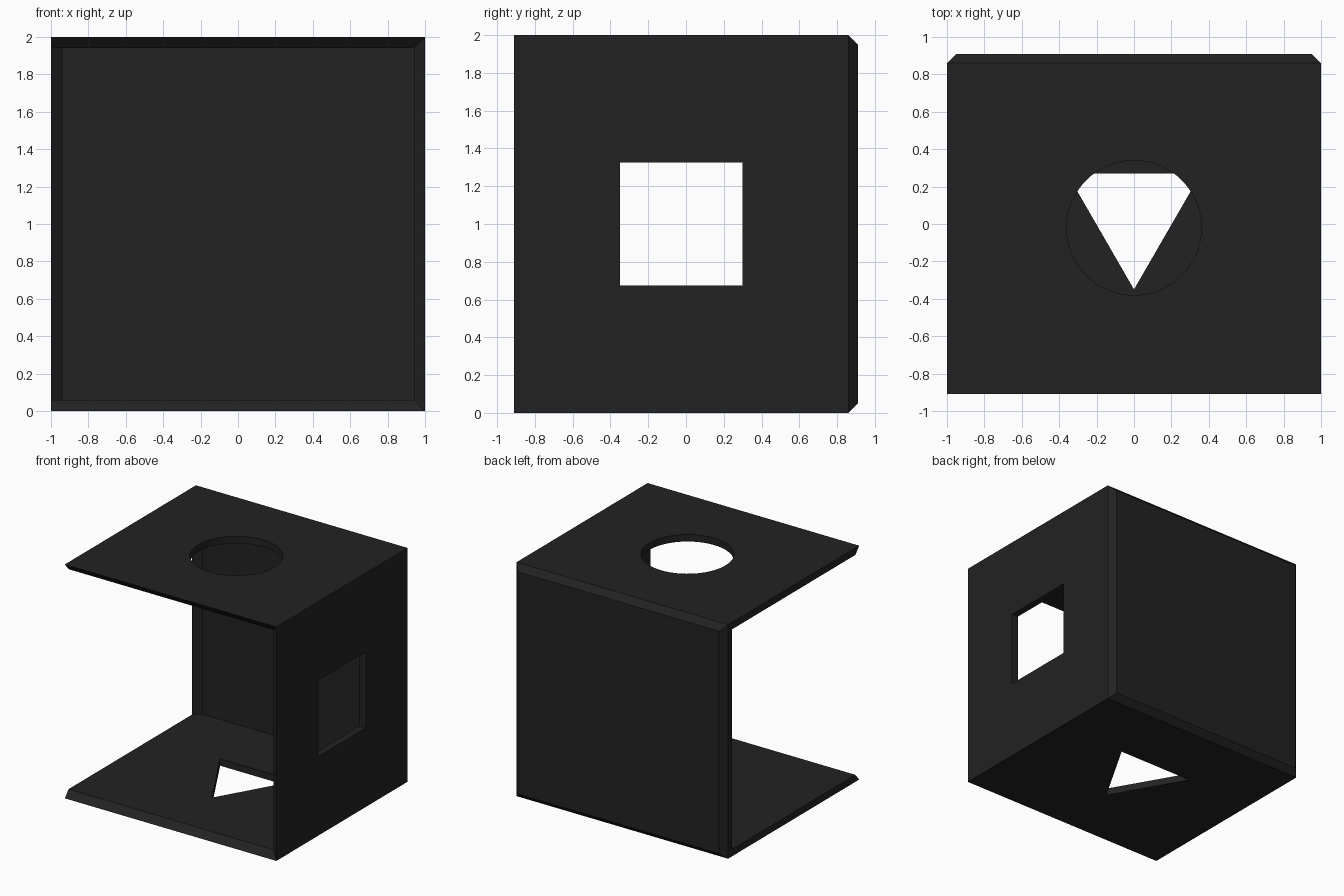
import bpy, bmesh, math

if "Cube" in bpy.data.objects:
    bpy.data.objects.remove(bpy.data.objects["Cube"])

def hull(name, pts):
    me = bpy.data.meshes.new(name)
    bm = bmesh.new()
    for p in pts:
        bm.verts.new(p)
    bmesh.ops.convex_hull(bm, input=bm.verts)
    bmesh.ops.dissolve_limit(bm, angle_limit=0.01, verts=bm.verts, edges=bm.edges)
    bmesh.ops.recalc_face_normals(bm, faces=bm.faces)
    bm.to_mesh(me)
    bm.free()
    ob = bpy.data.objects.new(name, me)
    bpy.context.collection.objects.link(ob)
    return ob

def rect(y, x0, x1, z0, z1):
    return [(x, y, z) for x in (x0, x1) for z in (z0, z1)]

def prism(name, outline, z0, z1):
    return hull(name, [(x, y, z) for x, y in outline for z in (z0, z1)])

# outer box with chamfered back edges
shell = hull("box_shell", rect(-0.91, -1, 1, 0, 2) + rect(0.86, -1, 1, 0, 2)
             + rect(0.91, -0.95, 0.95, 0.05, 1.95))

# hollow interior, open to the front and left, slanting at the back panel's left edge
cavity = [(-1.2, -1.2), (0.94, -1.2), (0.94, 0.86), (-0.94, 0.86), (-1.2, 0.643)]
cutters = [prism("cavity_cutter", cavity, 0.06, 1.94)]

# slanted front rim
cutters.append(hull("rim_cutter", rect(-0.81, -1.3, 0.88, 0.12, 1.88)
                    + rect(-0.96, -1.3, 1.06, -0.06, 2.06)))

# round, triangular and square holes
circle = [(0.36 * math.cos(2 * math.pi * i / 64),
           -0.02 + 0.36 * math.sin(2 * math.pi * i / 64)) for i in range(64)]
cutters.append(prism("round_hole_cutter", circle, 1.8, 2.2))
cutters.append(prism("triangle_hole_cutter",
                     [(0, -0.35), (0.358, 0.27), (-0.358, 0.27)], -0.2, 0.2))
square = [(0.8, -0.35), (1.2, -0.35), (1.2, 0.30), (0.8, 0.30)]
cutters.append(prism("square_hole_cutter", square, 0.675, 1.325))

for c in cutters:
    c.hide_render = True
    c.hide_set(True)
    m = shell.modifiers.new(c.name, 'BOOLEAN')
    m.operation = 'DIFFERENCE'
    m.solver = 'EXACT'
    m.object = c

# dark finish
mat = bpy.data.materials.new("dark_finish")
mat.diffuse_color = (0.016, 0.016, 0.016, 1)
mat.use_nodes = True
mat.node_tree.nodes["Principled BSDF"].inputs["Base Color"].default_value = mat.diffuse_color
shell.data.materials.append(mat)
